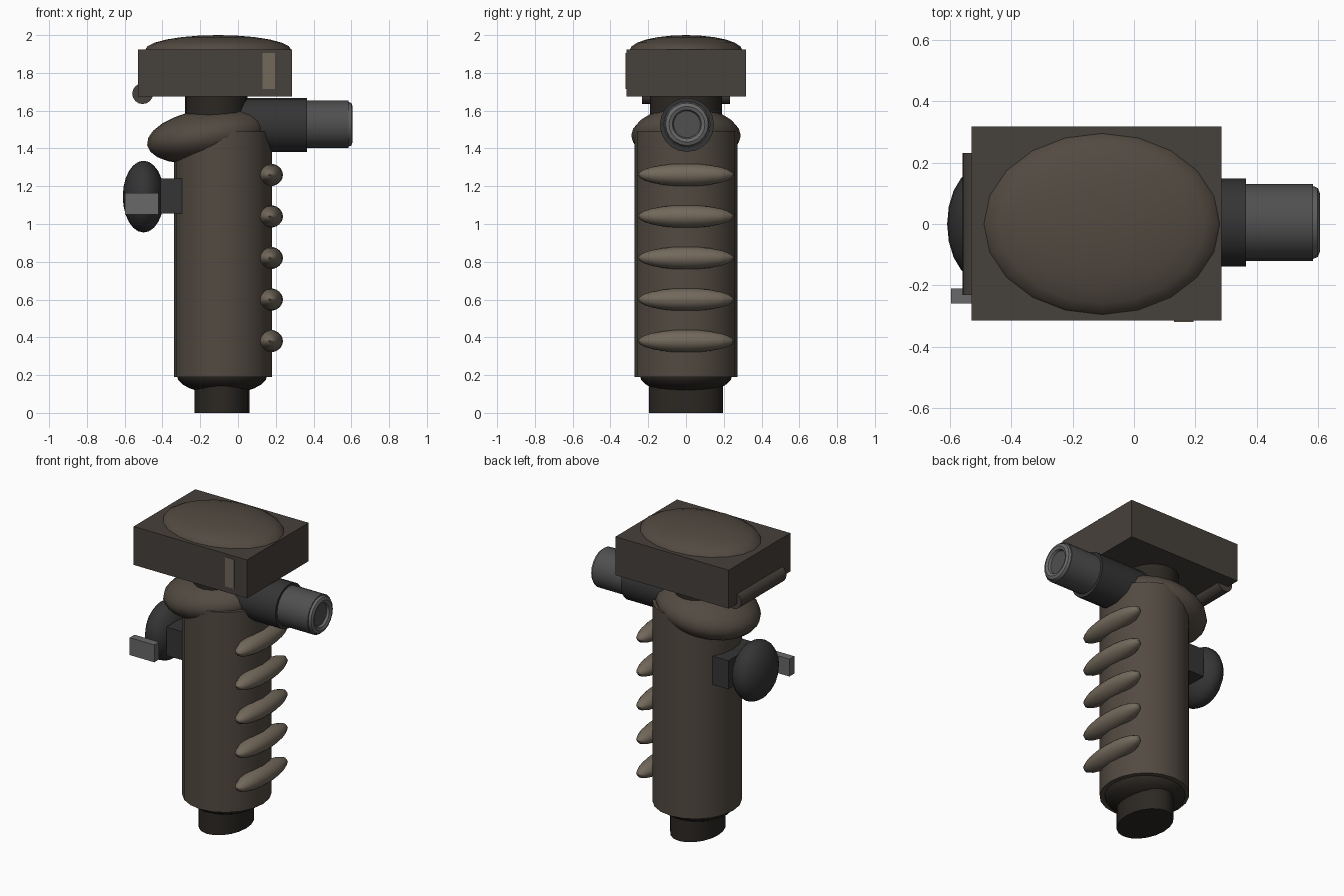
import bpy
from math import radians, pi

if "Cube" in bpy.data.objects:
    bpy.data.objects.remove(bpy.data.objects["Cube"])


def material(name, rgb):
    m = bpy.data.materials.new(name)
    m.diffuse_color = (*rgb, 1)
    m.use_nodes = True
    m.node_tree.nodes["Principled BSDF"].inputs["Base Color"].default_value = m.diffuse_color
    return m


BODY = material("brown", (0.085, 0.068, 0.053))
HEAD = material("head_brown", (0.062, 0.052, 0.044))
STUB = material("dark_brown", (0.025, 0.021, 0.017))
RIB = material("tan", (0.17, 0.14, 0.105))
DARK = material("charcoal", (0.035, 0.035, 0.036))
MID = material("mid_grey", (0.08, 0.08, 0.08))
LIGHT = material("light_grey", (0.14, 0.14, 0.14))


def finish(name, mat, smooth=True):
    o = bpy.context.object
    o.name = name
    o.data.materials.append(mat)
    bpy.ops.object.transform_apply(location=False, rotation=True, scale=True)
    if smooth:
        bpy.ops.object.shade_smooth_by_angle(angle=radians(40))
    return o


def box(name, lo, hi, mat):
    bpy.ops.mesh.primitive_cube_add(size=1, location=[(a + b) / 2 for a, b in zip(lo, hi)])
    bpy.context.object.scale = [b - a for a, b in zip(lo, hi)]
    return finish(name, mat, False)


def ball(name, loc, radii, mat, tilt=0, segs=20, rings=12):
    bpy.ops.mesh.primitive_uv_sphere_add(segments=segs, ring_count=rings, radius=1, location=loc)
    o = bpy.context.object
    o.scale = radii
    o.rotation_euler = (0, tilt, 0)
    return finish(name, mat)


def post(name, x, rx, ry, z0, z1, mat):
    bpy.ops.mesh.primitive_cylinder_add(vertices=20, radius=1, depth=z1 - z0, location=(x, 0, (z0 + z1) / 2))
    bpy.context.object.scale = (rx, ry, 1)
    return finish(name, mat)


def rod(name, loc, r, length, rot, mat, verts=20):
    bpy.ops.mesh.primitive_cylinder_add(vertices=verts, radius=r, depth=length, location=loc, rotation=rot)
    return finish(name, mat)


# Grip column and base
post("base_stub", -0.085, 0.145, 0.197, 0, 0.25, STUB)
ball("base_collar", (-0.085, 0, 0.2), (0.24, 0.245, 0.1), STUB)
post("grip", -0.08, 0.26, 0.272, 0.19, 1.49, BODY)

# Finger ribs
for i in range(5):
    ball(f"grip_rib_{i + 1}", (0.168, 0, 0.38 + 0.22 * i), (0.07, 0.253, 0.06), RIB, segs=16)

# Shoulder and neck
ball("shoulder", (-0.16, 0, 1.468), (0.325, 0.29, 0.142), BODY, tilt=radians(-9))
post("neck", -0.115, 0.165, 0.19, 1.5, 1.7, STUB)

# Head block, domed cap, front panel and rear hinge bar
box("head_block", (-0.53, -0.315, 1.675), (0.285, 0.318, 1.925), HEAD)
ball("head_cap", (-0.105, 0, 1.92), (0.388, 0.298, 0.08), BODY)
box("front_panel", (0.13, -0.32, 1.715), (0.195, -0.3, 1.905), RIB)
rod("hinge_bar", (-0.505, 0, 1.69), 0.055, 0.465, (pi / 2, 0, 0), HEAD, 16)

# Side nozzle
SIDE = (0, pi / 2, 0)
rod("nozzle_base", (0.165, 0.005, 1.525), 0.143, 0.4, SIDE, DARK)
rod("nozzle_barrel", (0.44, 0.005, 1.528), 0.125, 0.29, SIDE, MID)
bpy.ops.mesh.primitive_torus_add(major_segments=20, minor_segments=8, major_radius=0.095,
                                 minor_radius=0.025, location=(0.582, 0.005, 1.528), rotation=SIDE)
finish("nozzle_rim", LIGHT)

# Rear knob with mount and lever
box("knob_mount", (-0.41, -0.15, 1.055), (-0.24, 0.15, 1.24), DARK)
ball("knob", (-0.5, 0, 1.145), (0.11, 0.185, 0.19), DARK)
box("lever", (-0.597, -0.26, 1.05), (-0.42, -0.21, 1.163), LIGHT)
